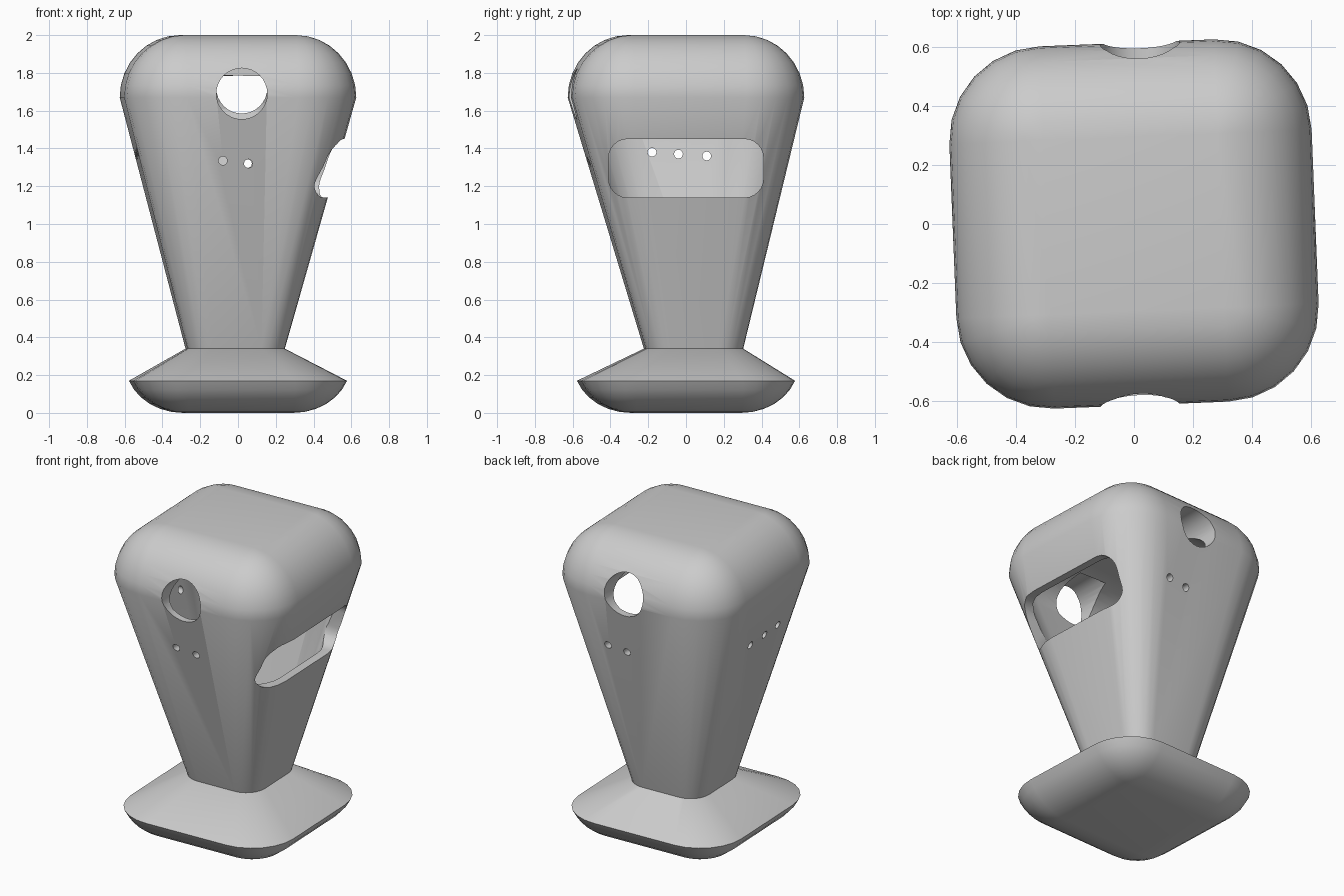
import bpy, bmesh, math
from mathutils import Matrix, Vector

if "Cube" in bpy.data.objects:
    bpy.data.objects.remove(bpy.data.objects["Cube"])

YAW = math.radians(2.3)
NECK = Vector((-0.015, 0.04))
NECK_Z, SHOULDER_Z = 0.34, 1.67
SEG = 6

grey = bpy.data.materials.new("plain grey")
grey.use_nodes = True
COLOUR = (0.6, 0.6, 0.6, 1)
grey.diffuse_color = COLOUR
grey.node_tree.nodes["Principled BSDF"].inputs["Base Color"].default_value = COLOUR


def ring(bm, half, radius, z, centre):
    """Loop of vertices round a rounded square."""
    verts = []
    for quarter in range(4):
        for i in range(SEG + 1):
            a = math.pi / 2 * (quarter + i / SEG)
            mid = math.pi / 2 * (quarter + 0.5)
            x = math.copysign(half - radius, math.cos(mid)) + radius * math.cos(a)
            y = math.copysign(half - radius, math.sin(mid)) + radius * math.sin(a)
            p = Matrix.Rotation(YAW, 2) @ Vector((x, y)) + centre
            verts.append(bm.verts.new((p.x, p.y, z)))
    return verts


def loft(name, sections):
    """Closed solid through (half width, corner radius, height, centre) sections."""
    bm = bmesh.new()
    rings = [ring(bm, *s) for s in sections]
    n = len(rings[0])
    for low, high in zip(rings, rings[1:]):
        for i in range(n):
            j = (i + 1) % n
            bm.faces.new((low[i], low[j], high[j], high[i]))
    bm.faces.new(rings[0][::-1])
    bm.faces.new(rings[-1])
    bmesh.ops.remove_doubles(bm, verts=bm.verts, dist=0.0005)
    bmesh.ops.recalc_face_normals(bm, faces=bm.faces)
    mesh = bpy.data.meshes.new(name)
    bm.to_mesh(mesh)
    bm.free()
    mesh.materials.append(grey)
    obj = bpy.data.objects.new(name, mesh)
    bpy.context.collection.objects.link(obj)
    return obj


def domed_taper(name, low, high, z_low, z_high, dome):
    """Tapered rounded square closed by a softly rounded dome."""
    sections = [(low, low * 0.5, z_low, NECK)]
    flat = high * 0.48
    r = high - flat
    for i in range(9):
        t = math.pi / 2 * i / 8
        c = r * math.cos(t)
        sections.append((flat + c, c, z_high + dome * math.sin(t), Vector((0, 0))))
    return loft(name, sections)


def drill(name, radius, start, end):
    """Cylinder between two points."""
    start, end = Vector(start), Vector(end)
    axis = end - start
    bpy.ops.mesh.primitive_cylinder_add(
        vertices=32, radius=radius, depth=axis.length, location=(start + end) / 2,
        rotation=axis.to_track_quat('Z', 'Y').to_euler())
    obj = bpy.context.object
    obj.name = name
    return obj


def cut(target, cutter):
    """Subtract the cutter for good and remove it."""
    cutter.hide_render = True
    mod = target.modifiers.new("cut", 'BOOLEAN')
    mod.operation, mod.solver, mod.object = 'DIFFERENCE', 'EXACT', cutter
    bpy.context.view_layer.objects.active = target
    bpy.ops.object.modifier_apply(modifier=mod.name)
    bpy.data.objects.remove(cutter)


# Hollow head
head = domed_taper("head_shell", 0.258, 0.615, NECK_Z, SHOULDER_Z, 0.33)
cut(head, domed_taper("cavity", 0.21, 0.55, 0.42, 1.6, 0.195))

# Side window with rounded corners
bm = bmesh.new()
bmesh.ops.create_cube(bm, size=1, matrix=Matrix.Translation((0.6, 0, 1.295))
                      @ Matrix.Diagonal((0.8, 0.82, 0.31, 1)))
long_edges = [e for e in bm.edges if abs(e.verts[0].co.x - e.verts[1].co.x) > 0.5]
bmesh.ops.bevel(bm, geom=long_edges, offset=0.1, segments=6, profile=0.5, affect='EDGES')
mesh = bpy.data.meshes.new("window_cutter")
bm.to_mesh(mesh)
bm.free()
window = bpy.data.objects.new("window_cutter", mesh)
bpy.context.collection.objects.link(window)
cut(head, window)

# Large round holes, front and back
for side, z in ((-1, 1.69), (1, 1.72)):
    cut(head, drill("porthole", 0.135, (0.02, side * 0.9, z), (0.02, side * 0.35, z)))

# Small pin holes: front, back, then the closed side
for side, x, z in ((-1, -0.08, 1.335), (-1, 0.055, 1.32), (1, 0.18, 1.335), (1, 0.05, 1.32)):
    cut(head, drill("pin_hole", 0.023, (x, side * 0.8, z), (x, side * 0.3, z)))
for y, z in ((-0.18, 1.38), (-0.04, 1.37), (0.11, 1.36)):
    cut(head, drill("pin_hole", 0.023, (-0.8, y, z), (-0.3, y, z)))

# Foot: shallow bowl, sharp rim, slope up to the neck
sections = []
start = math.radians(20)
for i in range(7):
    t = math.pi / 2 - (math.pi / 2 - start) * i / 6
    c = 0.305 * math.cos(t)
    z = 0.17 * (1 - math.sin(t)) / (1 - math.sin(start))
    sections.append((0.28 + c, c, z, Vector((0, 0))))
sections.append((0.258, 0.129, NECK_Z, NECK))
foot = loft("foot", sections)

# Smooth shading with crisp edges
for obj in (head, foot):
    bpy.ops.object.select_all(action='DESELECT')
    obj.select_set(True)
    bpy.context.view_layer.objects.active = obj
    bpy.ops.object.shade_smooth_by_angle(angle=math.radians(30))
